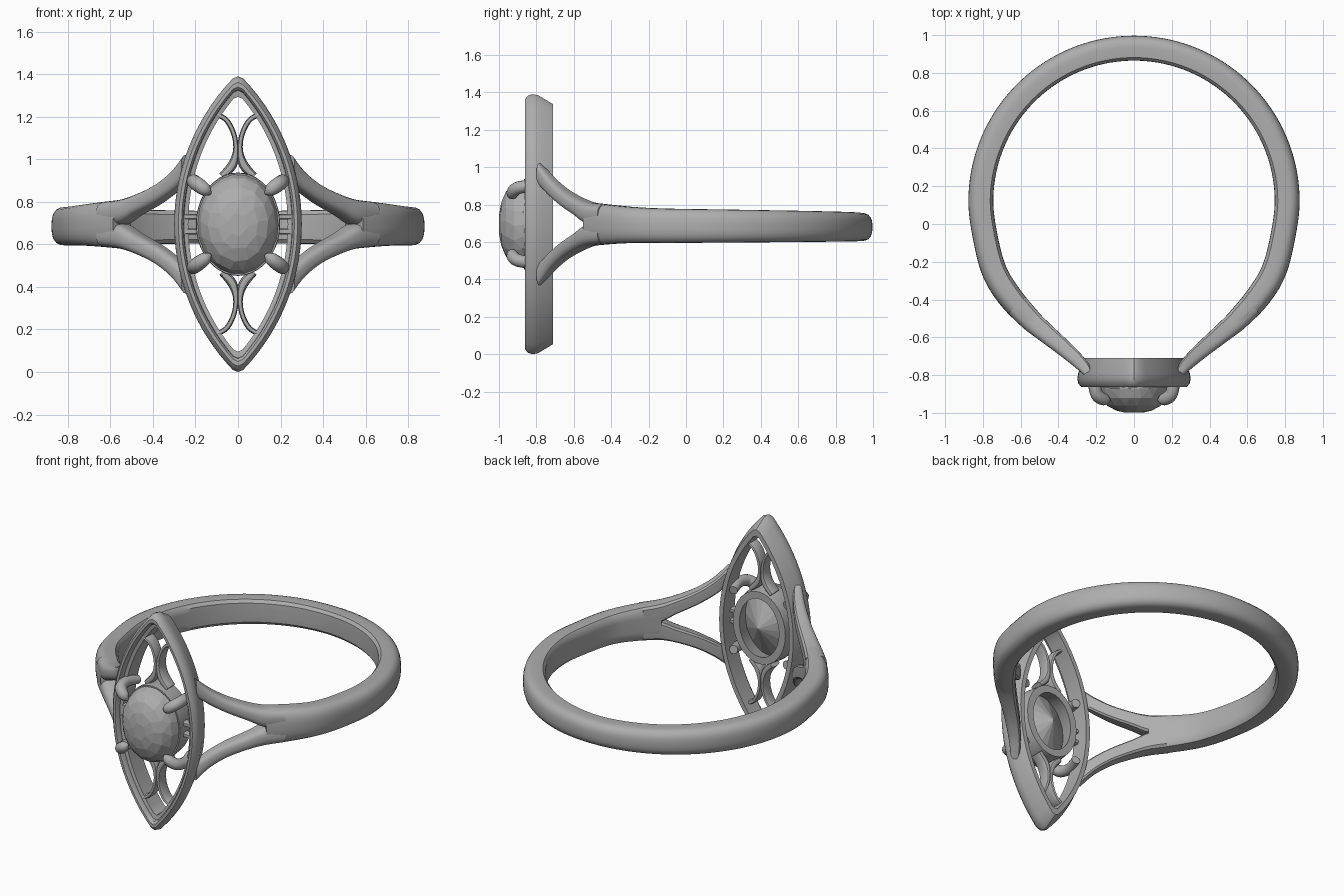
import bpy, bmesh, math, random
from mathutils import Vector

cube = bpy.data.objects.get("Cube")
if cube:
    bpy.data.objects.remove(cube, do_unlink=True)

random.seed(4)
MID = 0.695  # height of the ring's horizontal mid plane

metal = bpy.data.materials.new("soft grey")
metal.use_nodes = True
GREY = (0.42, 0.42, 0.42, 1)
metal.diffuse_color = GREY
metal.node_tree.nodes["Principled BSDF"].inputs["Base Color"].default_value = GREY


def finish(name, bm, smooth=35, mirror=None):
    """Turn a bmesh into an object whose origin lies on the mid plane."""
    bmesh.ops.recalc_face_normals(bm, faces=bm.faces[:])
    mesh = bpy.data.meshes.new(name)
    bm.to_mesh(mesh)
    bm.free()
    mesh.materials.append(metal)
    ob = bpy.data.objects.new(name, mesh)
    bpy.context.collection.objects.link(ob)
    ob.location.z = MID
    if smooth:
        bpy.ops.object.select_all(action='DESELECT')
        ob.select_set(True)
        bpy.context.view_layer.objects.active = ob
        bpy.ops.object.shade_smooth_by_angle(angle=math.radians(smooth))
    if mirror:
        mod = ob.modifiers.new("mirror", 'MIRROR')
        mod.use_axis = mirror
        mod.use_mirror_merge = False
    return ob


def loft(rings, closed=False):
    """Skin a list of equal closed rings."""
    bm = bmesh.new()
    rows = [[bm.verts.new(p) for p in ring] for ring in rings]
    n = len(rows[0])
    pairs = list(zip(rows, rows[1:])) + ([(rows[-1], rows[0])] if closed else [])
    for a, b in pairs:
        for i in range(n):
            j = (i + 1) % n
            bm.faces.new((a[i], a[j], b[j], b[i]))
    if not closed:
        bm.faces.new(rows[0])
        bm.faces.new(rows[-1])
    return bm


def spline(pts, steps=6):
    """Catmull-Rom interpolation of tuples of any length."""
    out = []
    for i in range(len(pts) - 1):
        a, b, c, d = (pts[max(i - 1, 0)], pts[i], pts[i + 1],
                      pts[min(i + 2, len(pts) - 1)])
        for s in range(steps):
            t = s / steps
            out.append(tuple(
                q + t * (r - p) / 2 + t * t * (2 * p - 5 * q + 4 * r - e) / 2
                + t ** 3 * (3 * q - p - 3 * r + e) / 2
                for p, q, r, e in zip(a, b, c, d)))
    return out + [pts[-1]]


def sweep(path, place, outer=2.8, inner=7, sides=24):
    """Sweep a rounded section; path items are (u, v, half width, low, high)."""
    rings = []
    for i, (u, v, half, lo, hi) in enumerate(path):
        p, q = path[max(i - 1, 0)], path[min(i + 1, len(path) - 1)]
        tan = Vector((q[0] - p[0], q[1] - p[1])).normalized()
        ring = []
        for k in range(sides):
            a = math.tau * (k + 0.5) / sides
            c, s = math.cos(a), math.sin(a)
            e = outer if c > 0 else inner
            r = (abs(c) ** e + abs(s) ** e) ** (-1 / e)
            n, w = r * c * half, (lo + hi) / 2 + r * s * (hi - lo) / 2
            ring.append(place(u - tan.y * n, v + tan.x * n, w))
        rings.append(ring)
    return loft(rings)


def flat(u, v, w):
    return (u, v, w)


def upright(u, v, w):
    return (u, w, v)


# Band: a round hoop whose ends straighten toward the setting
arc = []
for deg in range(90, -16, -15):
    a = math.radians(deg)
    f = (90 - deg) / 100
    arc.append((0.811 * math.cos(a), 0.12 + 0.811 * math.sin(a),
                0.066, -0.09 - 0.01 * f, 0.06 + 0.022 * f))
arc += [(0.735, -0.26, 0.067, -0.10, 0.09), (0.65, -0.395, 0.066, -0.105, 0.102),
        (0.545, -0.51, 0.058, -0.115, 0.115)]
full = [(-p[0],) + p[1:] for p in reversed(arc[1:])] + arc
finish("band", sweep(spline(full), flat))

# Four split shoulders flaring up and down to the frame
shoulder = [(0.62, -0.43, 0.063, 0, 0.105), (0.545, -0.51, 0.058, 0.0, 0.115),
            (0.47, -0.575, 0.051, 0.045, 0.14), (0.38, -0.65, 0.044, 0.095, 0.185),
            (0.31, -0.712, 0.038, 0.145, 0.24), (0.268, -0.755, 0.032, 0.185, 0.29),
            (0.246, -0.785, 0.025, 0.21, 0.325)]
finish("split_shoulders", sweep(spline(shoulder), flat), mirror=(True, False, True))


# Pointed oval frame: offset outlines lofted around its wall profile
def pointed_oval(inset, y, n=18):
    radius, centre = 0.99 - inset, 0.69
    tip = math.sqrt(radius ** 2 - centre ** 2)
    quarter = []
    for i in range(n):
        z = (tip - 0.025) * i / (n - 1)
        quarter.append((math.sqrt(radius ** 2 - z * z) - centre, z))
    half = quarter + [(0, tip - 0.015)] + [(-x, z) for x, z in reversed(quarter)]
    lower = [(x, -z) for x, z in reversed(half)][1:-1]
    return [(x, y, z) for x, z in half + lower]


wall = [(0.035, -0.862), (0.02, -0.862), (0.005, -0.845), (0, -0.82), (0.004, -0.79),
        (0.038, -0.71), (0.066, -0.71), (0.066, -0.825), (0.046, -0.83), (0.044, -0.85)]
finish("pointed_frame", loft([pointed_oval(*w) for w in wall], closed=True))


# Oval collar holding the stone
def oval(rx, y, n=40):
    return [(rx * math.cos(math.tau * k / n), y,
             (rx + 0.045) * math.sin(math.tau * k / n)) for k in range(n)]


collar = [(0.196, -0.865), (0.198, -0.84), (0.185, -0.74), (0.14, -0.74), (0.178, -0.865)]
finish("stone_collar", loft([oval(*c) for c in collar], closed=True))

# Faceted stone: domed crown and pointed back, flat shaded
bm = bmesh.new()
bm.verts.new((0, -0.725, 0))
for scale, y, count in ((0.99, -0.855, 14), (1, -0.872, 22), (0.93, -0.92, 18),
                        (0.75, -0.962, 14), (0.5, -0.988, 10), (0.24, -0.999, 6)):
    turn = random.random()
    for k in range(count):
        a = math.tau * (k + turn + random.uniform(-0.1, 0.1)) / count
        bm.verts.new((0.19 * scale * math.cos(a), y, 0.235 * scale * math.sin(a)))
bmesh.ops.convex_hull(bm, input=bm.verts[:])
finish("oval_stone", bm, smooth=0)

# Curved openwork between frame tips and collar
scroll = [(0.11, 0.52, 0.012, -0.83, -0.75), (0.055, 0.49, 0.012, -0.83, -0.75),
          (0.02, 0.425, 0.012, -0.83, -0.75), (0.01, 0.35, 0.013, -0.83, -0.75),
          (0.026, 0.28, 0.022, -0.83, -0.75), (0.075, 0.225, 0.018, -0.83, -0.75)]
finish("openwork_scrolls", sweep(spline(scroll), upright, 3, 3, 16),
       mirror=(True, False, True))

# Short bars joining collar and frame at the sides
bar = [(0.17, 0.035, 0.014, -0.83, -0.78), (0.25, 0.035, 0.014, -0.83, -0.78)]
finish("side_bars", sweep(bar, upright, 6, 6, 16), mirror=(True, False, True))


# Four claws: round tapering tubes bent over the stone
claw = spline([(0.185, -0.745, 0.19, 0.026), (0.208, -0.83, 0.202, 0.032),
               (0.2, -0.895, 0.195, 0.034), (0.175, -0.922, 0.177, 0.034),
               (0.148, -0.93, 0.157, 0.028), (0.128, -0.93, 0.142, 0.006)])
rings = []
for i, p in enumerate(claw):
    a, b = claw[max(i - 1, 0)], claw[min(i + 1, len(claw) - 1)]
    tan = (Vector(b[:3]) - Vector(a[:3])).normalized()
    side = tan.cross(Vector((1, 0, -1))).normalized()
    up = tan.cross(side)
    rings.append([Vector(p[:3]) + p[3] * (side * math.cos(math.tau * k / 14)
                                          + up * math.sin(math.tau * k / 14))
                  for k in range(14)])
finish("claws", loft(rings), smooth=60, mirror=(True, False, True))
